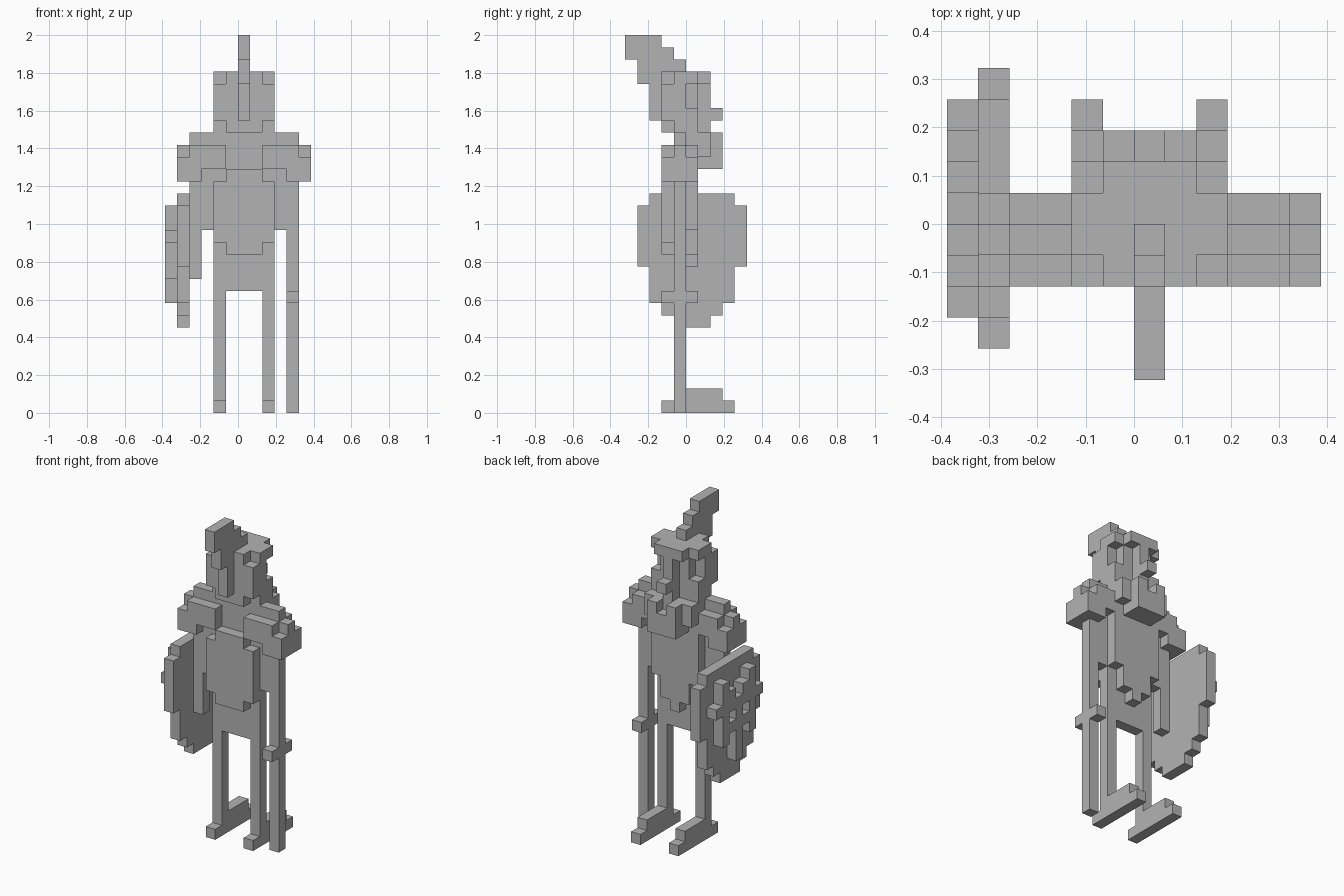
import bpy
import bmesh
from itertools import product
from mathutils import Vector

cube = bpy.data.objects.get("Cube")
if cube:
    bpy.data.objects.remove(cube)

U = 2 / 31  # edge of one block

gray = bpy.data.materials.new("plain gray")
gray.use_nodes = True
gray.diffuse_color = (0.45, 0.45, 0.45, 1)
gray.node_tree.nodes["Principled BSDF"].inputs["Base Color"].default_value = (0.45, 0.45, 0.45, 1)

parts = {}
filled = set()


def part(name, *boxes):
    """Collect blocks from boxes given as (x0, x1, y0, y1, z0, z1)."""
    cells = parts.setdefault(name, set())
    for x0, x1, y0, y1, z0, z1 in boxes:
        for c in product(range(x0, x1), range(y0, y1), range(z0, z1)):
            if c not in filled:
                filled.add(c)
                cells.add(c)


def flip(*boxes):
    """Mirror boxes across the body's middle column."""
    return [(1 - x1, 1 - x0, *rest) for x0, x1, *rest in boxes]


def pair(name, *boxes):
    part("left_" + name, *boxes)
    part("right_" + name, *flip(*boxes))


# Legs and long feet
pair("leg", (2, 3, -1, 0, 0, 10))
pair("foot", (2, 3, -2, 4, 0, 1), (2, 3, -1, 3, 1, 2))

# Torso with plates on both sides
part("torso", (-2, 3, -1, 0, 10, 23))
part("rear_plate", (-2, 3, -2, -1, 14, 19), (-1, 2, -2, -1, 13, 20))
part("chest_plate", (-2, 3, 0, 1, 15, 20), (-1, 2, 0, 1, 13, 15), (0, 1, 0, 1, 12, 13))

# Arms and stepped shoulder pads
pair("arm", (4, 5, -1, 0, 11, 20), (3, 4, -1, 0, 15, 20))
pair("shoulder", (4, 6, -2, 1, 19, 21), (2, 4, -2, 1, 20, 22),
     (4, 5, -2, 1, 21, 22), (5, 6, -1, 0, 21, 22), (2, 5, -1, 0, 22, 23))

# Collar and beard
part("collar", (-2, 3, 0, 2, 21, 23), (-1, 2, 0, 3, 20, 22))
pair("collar_knob", (1, 2, 1, 3, 22, 23))
part("chin", (-1, 2, -1, 1, 23, 25), (0, 1, 1, 2, 23, 25), (0, 1, 2, 3, 24, 25))

# Helmet: back shell, face, brow and cheek guards
part("head", (-1, 2, -1, 1, 24, 27), (0, 1, 1, 2, 25, 27))
part("helmet", (-2, 3, -2, 0, 24, 27), (-1, 2, -2, 0, 23, 24),
     (-1, 2, -2, 2, 27, 28), (-2, 3, -1, 1, 27, 28))
pair("cheek_guard", (2, 3, -1, 1, 23, 25))

# Plume sweeping up and away from the helmet
part("plume", (0, 1, -3, -2, 24, 27), (0, 1, -4, -2, 27, 28),
     (0, 1, -4, 0, 28, 29), (0, 1, -5, -1, 29, 30), (0, 1, -5, -2, 30, 31))

# Sword held point down
part("sword", (4, 5, -1, 0, 0, 11), (4, 5, -2, 1, 9, 10))

# Rounded shield: rows of (half width, bottom, top) around its middle
shield_rows = ((1, 7, 8), (2, 8, 9), (3, 9, 12), (4, 12, 17), (3, 17, 18))
part("shield", *[(-5, -4, -w, w + 1, z0, z1) for w, z0, z1 in shield_rows])

# Raised emblem, symmetric about the shield's middle
emblem = [(0, 9, 15)]
for s in (-1, 1):
    emblem += [(s, 12, 13), (s, 14, 16), (2 * s, 11, 17), (3 * s, 14, 15)]
part("shield_emblem", *[(-6, -5, y, y + 1, z0, z1) for y, z0, z1 in emblem])

# Build each part from its exposed block sides
for name, cells in parts.items():
    bm = bmesh.new()
    for cell in sorted(cells):
        for axis, side in product(range(3), (0, 1)):
            near = list(cell)
            near[axis] += 2 * side - 1
            if tuple(near) in filled:
                continue
            a, b = (axis + 1) % 3, (axis + 2) % 3
            quad = []
            for da, db in ((0, 0), (1, 0), (1, 1), (0, 1)):
                p = Vector(cell)
                p[axis] += side
                p[a] += da
                p[b] += db
                quad.append(bm.verts.new(p * U))
            bm.faces.new(quad if side else quad[::-1])
    bmesh.ops.remove_doubles(bm, verts=bm.verts, dist=U / 100)
    mesh = bpy.data.meshes.new(name)
    bm.to_mesh(mesh)
    bm.free()
    mesh.materials.append(gray)
    bpy.context.collection.objects.link(bpy.data.objects.new(name, mesh))
